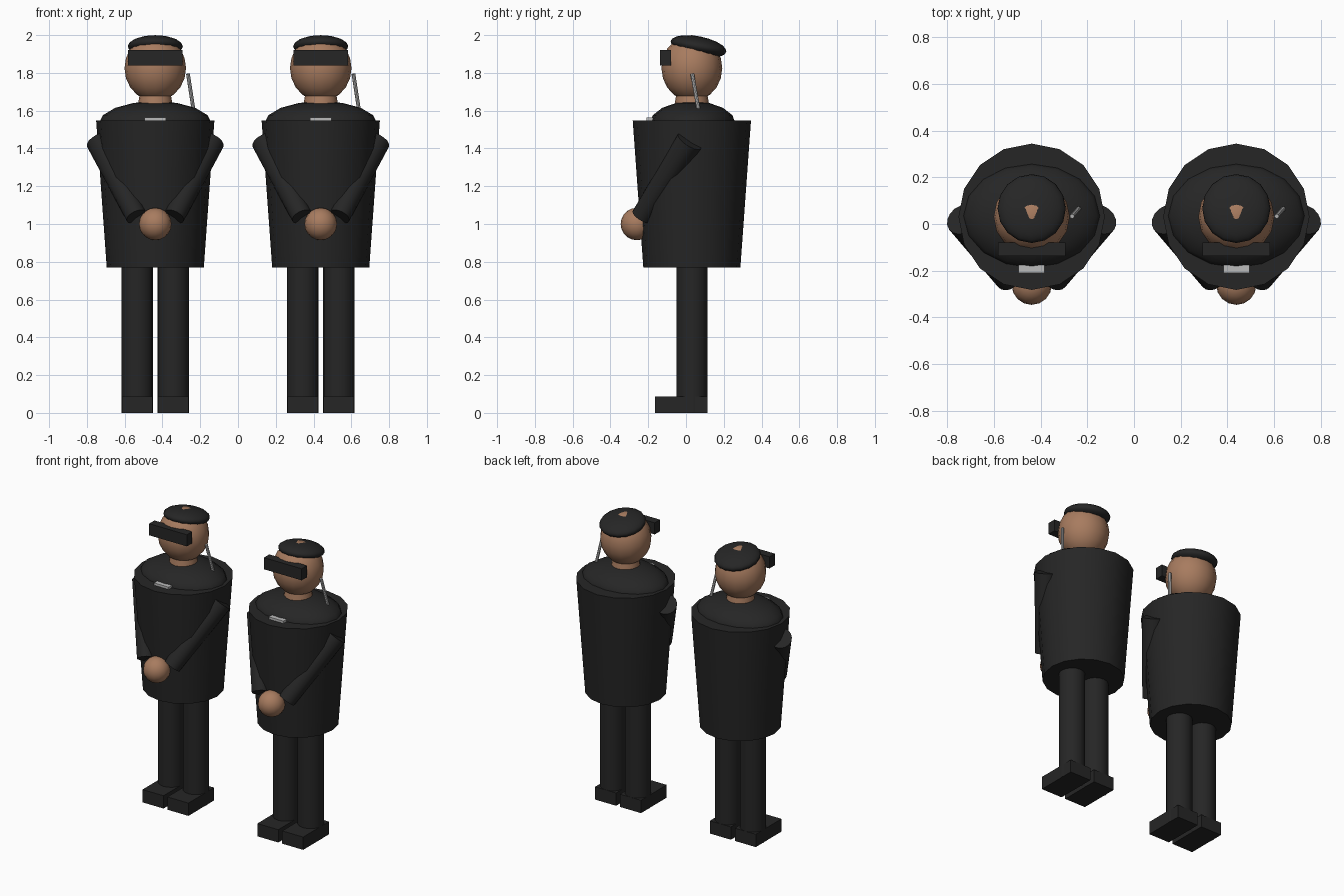
import bpy, math
from mathutils import Vector

if "Cube" in bpy.data.objects:
    bpy.data.objects.remove(bpy.data.objects["Cube"])


def material(name, rgb):
    m = bpy.data.materials.new(name)
    m.diffuse_color = (*rgb, 1)
    m.use_nodes = True
    m.node_tree.nodes["Principled BSDF"].inputs["Base Color"].default_value = m.diffuse_color
    return m


BLACK = material("black cloth", (0.019, 0.019, 0.019))
SKIN = material("skin", (0.39, 0.20, 0.115))
GREY = material("light grey metal", (0.5, 0.5, 0.5))


def finish(name, mat, smooth=False):
    o = bpy.context.object
    o.name = name
    o.data.materials.append(mat)
    if smooth:
        bpy.ops.object.shade_smooth_by_angle(angle=math.radians(35))
    return o


def box(name, mat, centre, size):
    bpy.ops.mesh.primitive_cube_add(size=1, location=centre)
    bpy.context.object.scale = size
    return finish(name, mat)


def ball(name, mat, centre, radii, segs=16, rings=10, tilt=0):
    bpy.ops.mesh.primitive_uv_sphere_add(segments=segs, ring_count=rings, location=centre,
                                         rotation=(tilt, 0, 0))
    bpy.context.object.scale = radii
    return finish(name, mat, True)


def tube(name, mat, a, b, r1, r2, sides=16):
    """Tapered cylinder from point a to point b."""
    a, b = Vector(a), Vector(b)
    d = b - a
    bpy.ops.mesh.primitive_cone_add(vertices=sides, radius1=r1, radius2=r2, depth=d.length,
                                    location=(a + b) / 2)
    o = bpy.context.object
    o.rotation_euler = d.to_track_quat('Z', 'Y').to_euler()
    return finish(name, mat, True)


def guard(cx):
    # coat and shoulders
    tube("coat", BLACK, (cx, 0.031, 0.77), (cx, 0.031, 1.547), 0.257, 0.313)
    ball("shoulders", BLACK, (cx, 0.035, 1.53), (0.30, 0.228, 0.12), 16, 8)
    # neck, head and hair cap
    tube("neck", SKIN, (cx, 0.031, 1.58), (cx, 0.031, 1.70), 0.10, 0.08)
    ball("head", SKIN, (cx, 0.031, 1.825), (0.163, 0.161, 0.175), 16, 10)
    ball("hair", BLACK, (cx, 0.066, 1.94), (0.146, 0.15, 0.053), 16, 10, math.radians(-11))
    # dark glasses, collar clip and earpiece wire
    box("glasses", BLACK, (cx, -0.108, 1.88), (0.288, 0.058, 0.08))
    box("collar_clip", GREY, (cx, -0.193, 1.552), (0.112, 0.034, 0.022))
    tube("earpiece_wire", GREY, (cx + 0.173, 0.033, 1.795), (cx + 0.203, 0.067, 1.60),
         0.01, 0.01, 8)
    # arms, trouser legs and shoes on both sides
    for s in (-1, 1):
        tube("arm", BLACK, (cx + s * 0.295, 0.02, 1.44), (cx + s * 0.10, -0.235, 1.04),
             0.073, 0.056)
        x = cx + s * 0.095
        tube("trouser_leg", BLACK, (x, 0.032, 0), (x, 0.032, 0.80), 0.083, 0.083)
        box("shoe", BLACK, (x, -0.025, 0.044), (0.16, 0.28, 0.088))
    # clasped hands
    ball("hands", SKIN, (cx, -0.26, 1.0), (0.086, 0.086, 0.086), 16, 10)


for cx in (-0.438, 0.438):
    guard(cx)
